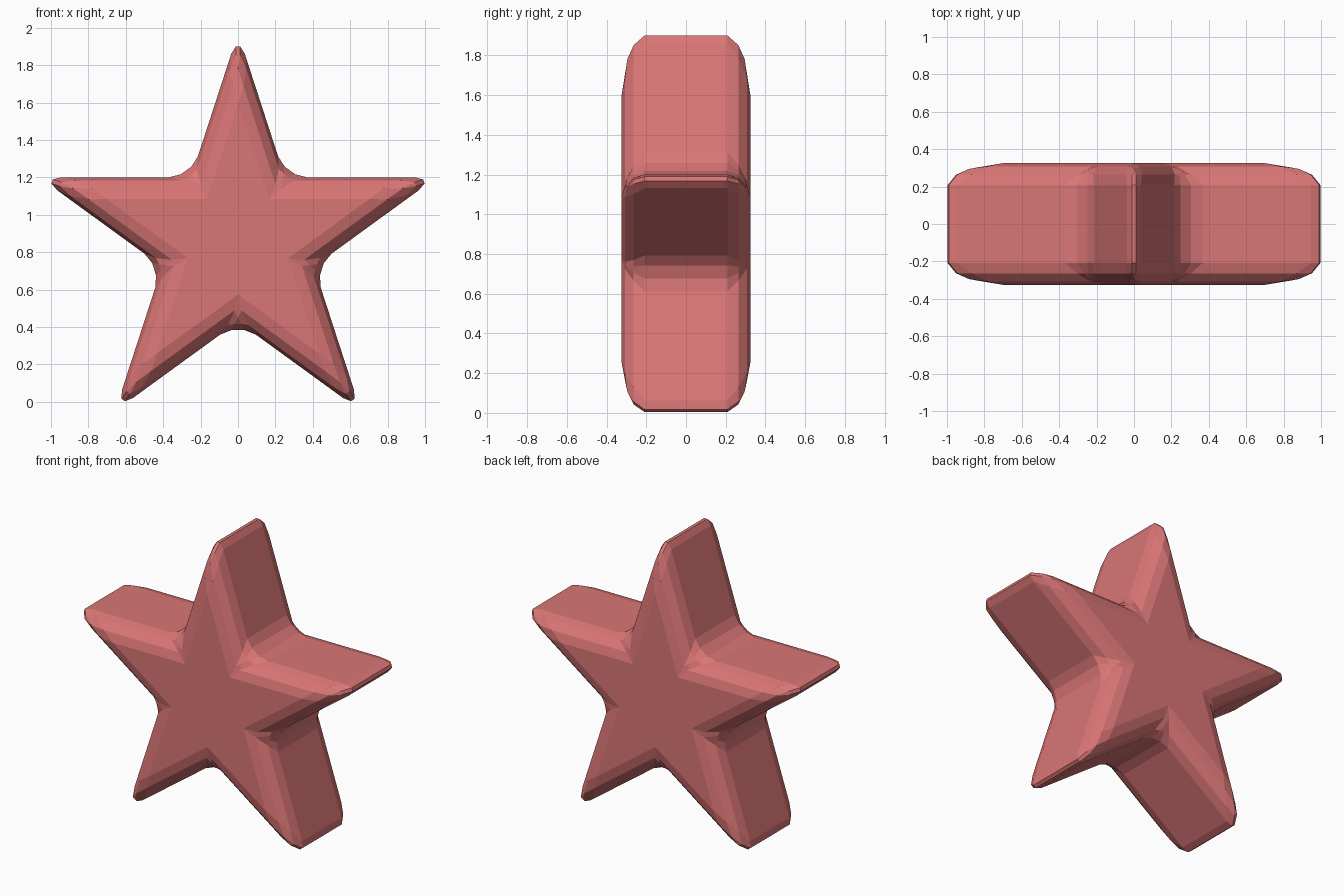
import bpy, bmesh
from math import sin, cos, pi

if "Cube" in bpy.data.objects:
    bpy.data.objects.remove(bpy.data.objects["Cube"])

R_TIP = 1.117            # sharp tip radius before rounding
R_NOTCH = R_TIP * 0.382  # pentagram notch radius
CENTRE_Z = 0.8556
HALF_DEPTH = 0.325
BEVEL = 0.117

# Star outline, extruded front to back
bm = bmesh.new()
outline = []
for i in range(10):
    r = R_NOTCH if i % 2 else R_TIP
    a = i * pi / 5
    outline.append(bm.verts.new((r * sin(a), -HALF_DEPTH, CENTRE_Z + r * cos(a))))
front = bm.faces.new(outline)
ext = bmesh.ops.extrude_face_region(bm, geom=[front], use_keep_orig=True)
back = [v for v in ext["geom"] if isinstance(v, bmesh.types.BMVert)]
bmesh.ops.translate(bm, verts=back, vec=(0, 2 * HALF_DEPTH, 0))
bmesh.ops.recalc_face_normals(bm, faces=bm.faces[:])

mesh = bpy.data.meshes.new("star")
bm.to_mesh(mesh)
bm.free()
star = bpy.data.objects.new("star", mesh)
bpy.context.collection.objects.link(star)

# Chunky rounding on every edge
bevel = star.modifiers.new("rounding", 'BEVEL')
bevel.limit_method = 'NONE'
bevel.offset_type = 'OFFSET'
bevel.width = BEVEL
bevel.segments = 3
bevel.use_clamp_overlap = False

# Coral red
mat = bpy.data.materials.new("coral_red")
mat.diffuse_color = (0.70, 0.18, 0.18, 1)
mat.use_nodes = True
mat.node_tree.nodes["Principled BSDF"].inputs["Base Color"].default_value = mat.diffuse_color
mesh.materials.append(mat)
